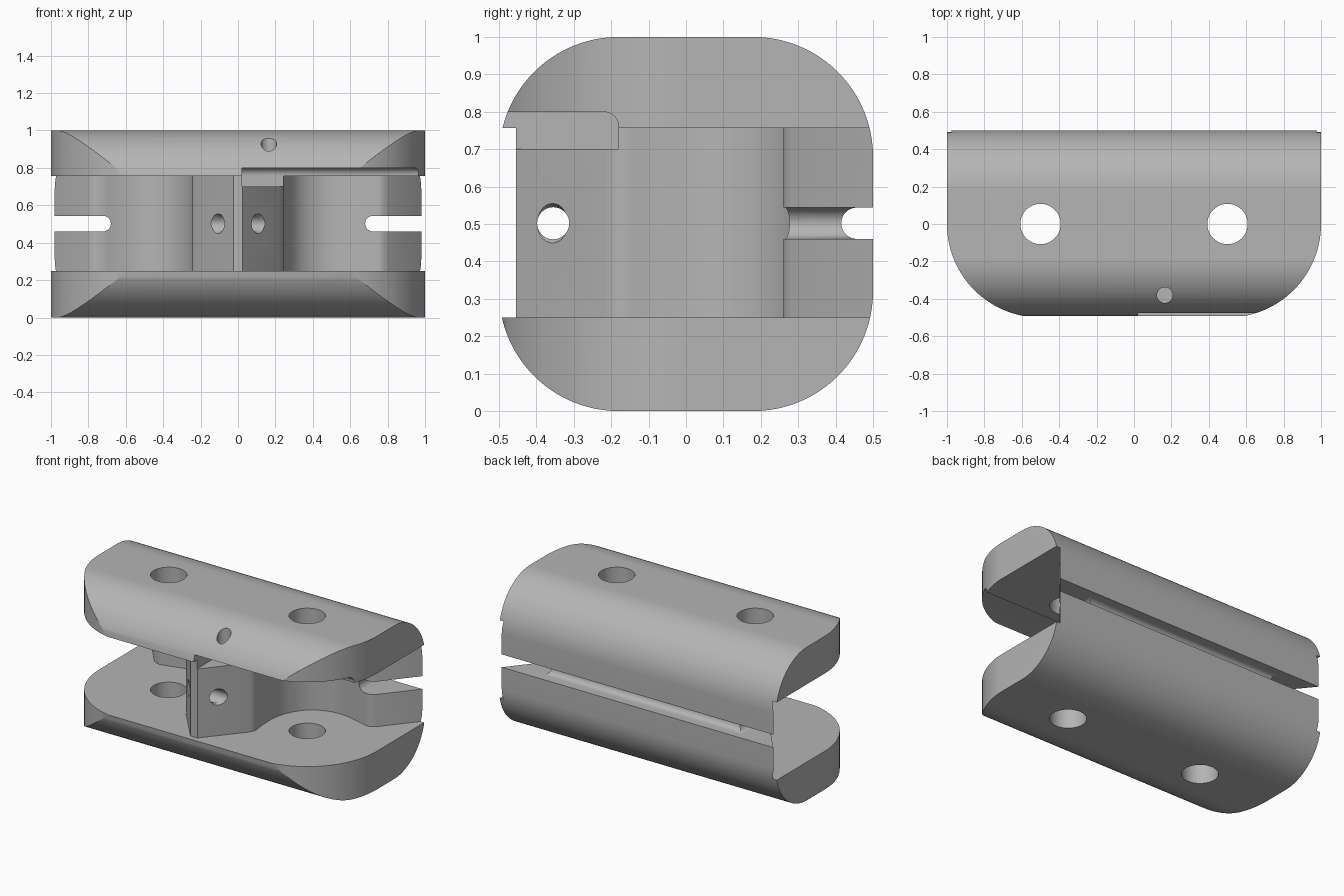
import bpy, bmesh, math
from mathutils import Vector, Matrix

if "Cube" in bpy.data.objects:
    bpy.data.objects.remove(bpy.data.objects["Cube"])

grey = bpy.data.materials.new("plain grey")
grey.use_nodes = True
colour = (0.46, 0.46, 0.46, 1)
grey.diffuse_color = colour
grey.node_tree.nodes["Principled BSDF"].inputs["Base Color"].default_value = colour


def prism(name, outline, low, high, axis="Z"):
    """Extrude a closed 2D outline: (x, y) along Z, (y, z) along X or (x, z) along Y."""
    place = {"Z": lambda a, b, c: (a, b, c),
             "X": lambda a, b, c: (c, a, b),
             "Y": lambda a, b, c: (a, c, b)}[axis]
    bm = bmesh.new()
    face = bm.faces.new([bm.verts.new(place(a, b, low)) for a, b in outline])
    side = bmesh.ops.extrude_face_region(bm, geom=[face])
    moved = [g for g in side["geom"] if isinstance(g, bmesh.types.BMVert)]
    bmesh.ops.translate(bm, verts=moved, vec=place(0, 0, high - low))
    bmesh.ops.recalc_face_normals(bm, faces=bm.faces)
    mesh = bpy.data.meshes.new(name)
    bm.to_mesh(mesh)
    bm.free()
    obj = bpy.data.objects.new(name, mesh)
    bpy.context.collection.objects.link(obj)
    mesh.materials.append(grey)
    return obj


def arc(cx, cy, r, start, end, steps=24):
    angles = [math.radians(start + (end - start) * i / steps) for i in range(steps + 1)]
    return [(cx + r * math.cos(t), cy + r * math.sin(t)) for t in angles]


def circle(cx, cy, r, steps=48):
    return arc(cx, cy, r, 0, 360, steps)[:-1]


def spline(points, steps=5):
    """Smooth curve through the points."""
    p = [Vector(q) for q in [points[0]] + points + [points[-1]]]
    out = []
    for a, b, c, d in zip(p, p[1:], p[2:], p[3:]):
        for i in range(steps):
            t = i / steps
            v = b + (c - a) * (t / 2) + (2 * a - 5 * b + 4 * c - d) * (t * t / 2) \
                + (3 * b - a - 3 * c + d) * (t ** 3 / 2)
            out.append((v.x, v.y))
    return out + [points[-1]]


def apply_boolean(target, cutter, operation="DIFFERENCE"):
    mod = target.modifiers.new(cutter.name, "BOOLEAN")
    mod.operation, mod.solver, mod.object = operation, "EXACT", cutter
    bpy.context.view_layer.objects.active = target
    bpy.ops.object.modifier_apply(modifier=mod.name)
    bpy.data.objects.remove(cutter)


# Body: rounded side profile crossed with a plan that has round front corners
R = 0.32
side_profile = (arc(0.5 - R, 1 - R, R, 0, 90) + arc(R - 0.5, 1 - R, R, 90, 180)
                + arc(R - 0.5, R, R, 180, 270) + arc(0.5 - R, R, R, 270, 360))
body = prism("pulley_block_body", side_profile, -1.2, 1.2, "X")
plan = [(1, 0.7), (-1, 0.7)] + arc(-0.5, 0, 0.5, 180, 270, 32) + arc(0.5, 0, 0.5, 270, 360, 32)
apply_boolean(body, prism("plan", plan, -0.1, 1.1), "INTERSECT")

# Pocket between the plates, leaving the back web and the wedge-shaped post
half = [(0.025, -0.455)] + spline([
    (0.225, -0.215), (0.245, -0.17), (0.236, -0.08), (0.236, 0.03), (0.26, 0.13),
    (0.33, 0.235), (0.44, 0.295), (0.55, 0.305), (0.65, 0.285), (0.72, 0.265),
    (0.765, 0.262), (0.8, 0.28)]) + [(1.07, 0.61), (1.3, 0.61), (1.3, -0.8)]
pocket = half + [(-x, y) for x, y in reversed(half)]
apply_boolean(body, prism("pocket", pocket, 0.25, 0.757))

# Relief under the front of the top plate, with a rounded inner edge
relief = [(-0.7, 0.7), (-0.18, 0.7)] + arc(-0.22, 0.76, 0.04, 0, 90, 10) + [(-0.7, 0.8)]
apply_boolean(body, prism("relief", relief, 0.022, 1.2, "X"))

# Groove along the back, and slots through both ends of the web
mid, cord = 0.502, 0.042
back_groove = arc(0.415 + cord, mid, cord, 90, 270, 16) + [(0.7, mid - cord), (0.7, mid + cord)]
apply_boolean(body, prism("back_groove", back_groove, -1.2, 1.2, "X"))
for s in (1, -1):
    slot = [(s * x, z) for x, z in arc(0.68 + cord, mid, cord, 90, 270, 16)
            + [(1.2, mid - cord), (1.2, mid + cord)]]
    apply_boolean(body, prism("end_slot", slot, 0, 0.7, "Y"))

# Axle holes through both plates, and the small cord hole in the top plate
for s in (1, -1):
    apply_boolean(body, prism("axle_hole", circle(s * 0.5, 0, 0.108), -0.1, 1.1))
apply_boolean(body, prism("top_cord_hole", circle(0.165, -0.38, 0.042, 32), 0.7, 1.1))

# Cross hole in the post, flared at both mouths
apply_boolean(body, prism("post_hole", circle(-0.355, mid, 0.043, 32), -0.4, 0.4, "X"))
for s in (1, -1):
    flare = prism("flare", circle(0, 0, 0.043, 32), 0, 0.1)
    bm = bmesh.new()
    bmesh.ops.create_uvsphere(bm, u_segments=32, v_segments=16, radius=0.058,
                              matrix=Matrix.Translation((s * 0.125, -0.372, mid)))
    bm.to_mesh(flare.data)
    bm.free()
    apply_boolean(body, flare)

# Shading
bpy.ops.object.select_all(action="DESELECT")
body.select_set(True)
bpy.context.view_layer.objects.active = body
bpy.ops.object.shade_smooth_by_angle(angle=math.radians(25))
